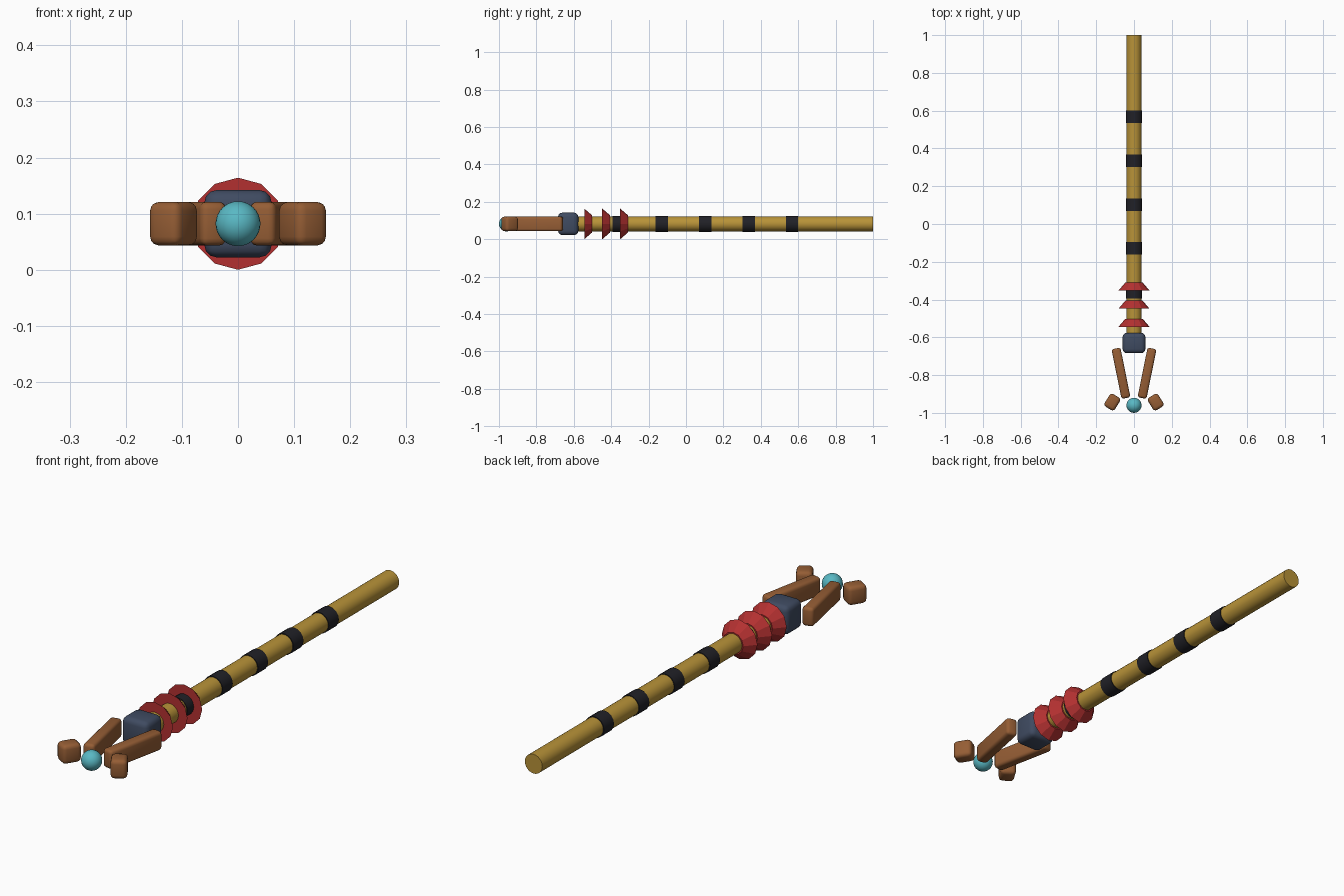
import bpy, math

if "Cube" in bpy.data.objects:
    bpy.data.objects.remove(bpy.data.objects["Cube"])

ZC = 0.082  # height of the staff axis


def material(name, rgb):
    m = bpy.data.materials.new(name)
    m.diffuse_color = (*rgb, 1)
    m.use_nodes = True
    m.node_tree.nodes["Principled BSDF"].inputs["Base Color"].default_value = m.diffuse_color
    return m


GOLD = material("gold", (0.48, 0.29, 0.04))
BLACK = material("black", (0.015, 0.015, 0.02))
RED = material("red", (0.45, 0.03, 0.03))
NAVY = material("navy", (0.05, 0.07, 0.12))
BROWN = material("brown", (0.30, 0.11, 0.035))
TEAL = material("teal", (0.10, 0.48, 0.55))


def finish(name, mat, smooth=True):
    ob = bpy.context.object
    ob.name = name
    ob.data.materials.append(mat)
    if smooth:
        bpy.ops.object.shade_smooth_by_angle(angle=math.radians(35))
    return ob


def rod(name, y0, y1, r0, r1, sides, mat, smooth=True):
    """Cylinder or cone along y, radius r0 at y0 and r1 at y1."""
    bpy.ops.mesh.primitive_cone_add(vertices=sides, radius1=r0, radius2=r1, depth=y1 - y0,
                                    location=(0, (y0 + y1) / 2, ZC),
                                    rotation=(-math.pi / 2, 0, 0))
    return finish(name, mat, smooth)


def block(name, x, y, size, angle, bevel, mat):
    """Rounded box turned about z."""
    bpy.ops.mesh.primitive_cube_add(size=1, location=(x, y, ZC), rotation=(0, 0, angle))
    ob = bpy.context.object
    ob.scale = size
    bpy.ops.object.transform_apply(location=False, rotation=False, scale=True)
    mod = ob.modifiers.new("bevel", 'BEVEL')
    mod.width = bevel
    mod.segments = 3
    bpy.ops.object.modifier_apply(modifier=mod.name)
    return finish(name, mat)


# Shaft and dark grip bands
rod("shaft", -0.60, 1.0, 0.04, 0.04, 24, GOLD)
for i in range(5):
    y = 0.567 - 0.232 * i
    rod(f"band_{i + 1}", y - 0.033, y + 0.033, 0.0435, 0.0435, 16, BLACK)

# Flared red collars, wide side to the front
for i in range(3):
    y = -0.352 - 0.096 * i
    rod(f"collar_{i + 1}", y, y + 0.042, 0.082, 0.046, 12, RED, False)

# Head block
block("head_block", 0, -0.63, (0.12, 0.108, 0.12), 0, 0.022, NAVY)

# Prongs and their tips, mirrored left and right
for side, s in (("left", -1), ("right", 1)):
    block(f"{side}_prong", s * 0.069, -0.79, (0.048, 0.268, 0.078), -s * 0.2, 0.013, BROWN)
    block(f"{side}_tip", s * 0.115, -0.943, (0.064, 0.078, 0.078), s * 0.55, 0.016, BROWN)

# Orb at the front end
bpy.ops.mesh.primitive_uv_sphere_add(segments=24, ring_count=16, radius=0.04,
                                     location=(0, -0.96, ZC))
finish("orb", TEAL)
